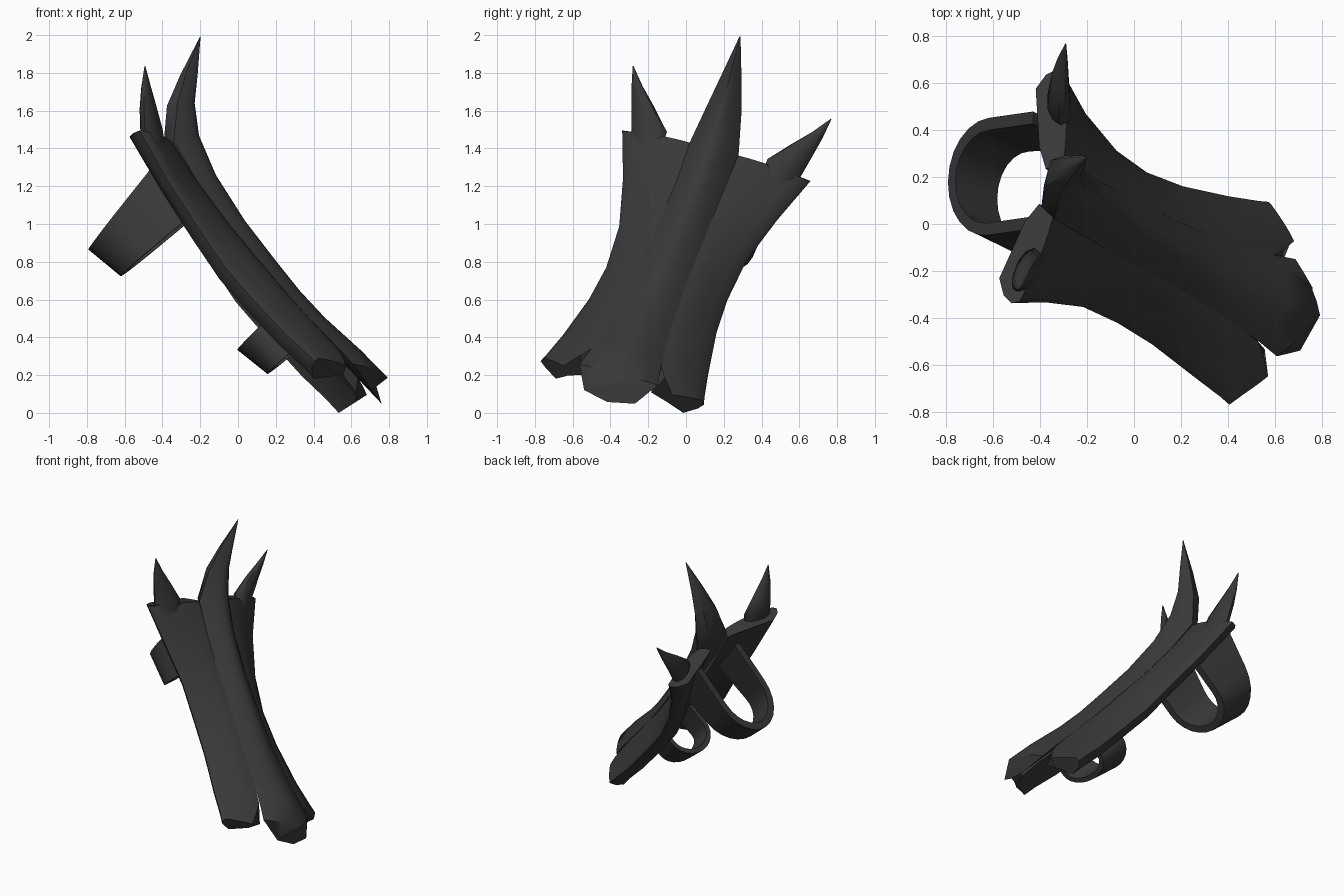
import bpy, bmesh, math
from mathutils import Vector

cube = bpy.data.objects.get("Cube")
if cube:
    bpy.data.objects.remove(cube)

# Guard frame: across the arm, along the arm, outward from the arm
ACROSS = Vector((.183, .951, -.255)).normalized()
ALONG = Vector((-.612, .313, .728)).normalized()
OUT = Vector((.768, .022, .636)).normalized()
CENTRE = -.285

mat = bpy.data.materials.new("charcoal black")
mat.use_nodes = True
color = (.04, .04, .04, 1)
mat.diffuse_color = color
bsdf = next(n for n in mat.node_tree.nodes if n.type == "BSDF_PRINCIPLED")
bsdf.inputs["Base Color"].default_value = color
bsdf.inputs["Roughness"].default_value = .6


def place(l, a, n):
    return ACROSS * (l + CENTRE) + ALONG * a + OUT * n


def loft(name, rings, angle=50):
    """Skin closed rings of (across, along, out) points and cap both ends."""
    bm = bmesh.new()
    rows = [[bm.verts.new(place(*p)) for p in ring] for ring in rings]
    for r0, r1 in zip(rows, rows[1:]):
        for i in range(len(r0)):
            j = (i + 1) % len(r0)
            bm.faces.new((r0[i], r0[j], r1[j], r1[i]))
    bm.faces.new(rows[0])
    bm.faces.new(rows[-1])
    bmesh.ops.recalc_face_normals(bm, faces=bm.faces)
    mesh = bpy.data.meshes.new(name)
    bm.to_mesh(mesh)
    bm.free()
    mesh.materials.append(mat)
    ob = bpy.data.objects.new(name, mesh)
    bpy.context.collection.objects.link(ob)
    bpy.ops.object.select_all(action="DESELECT")
    ob.select_set(True)
    bpy.context.view_layer.objects.active = ob
    bpy.ops.object.shade_smooth_by_angle(angle=math.radians(angle))
    return ob


# Centre plate running into its curved spike
# along, half width, seam, ridge, back, ridge shift, back shift
centre = [
    (-.37, .218, .615, .715, .605, -.11, -.19),
    (-.25, .195, .612, .70, .59, -.02, -.02),
    (.0, .16, .597, .665, .565, 0, 0),
    (.20, .145, .59, .655, .555, 0, 0),
    (.42, .135, .59, .66, .555, 0, 0),
    (.70, .13, .592, .671, .56, 0, 0),
    (1.0, .128, .61, .709, .565, 0, 0),
    (1.25, .135, .65, .775, .60, -.02, .05),
    (1.42, .092, .80, .868, .745, -.035, .04),
    (1.53, .052, .94, .98, .905, -.03, .02),
    (1.65, .003, 1.117, 1.119, 1.114, 0, 0),
]
rings = []
for a, w, seam, ridge, back, top_shift, back_shift in centre:
    ring = []
    for i in range(9):
        t = i / 4 - 1
        k = 1 - abs(t) ** 1.7
        ring.append((w * t, a + top_shift * (1 - abs(t)), seam + (ridge - seam) * k))
    for t in (.65, 0, -.65):
        ring.append((w * t, a + back_shift * (1 - .3 * abs(t)), back))
    rings.append(ring)
loft("centre_plate", rings)

# Side plates: along, inner edge, outer edge, seam height, outer height
side = [
    (-.36, .235, .455, .60, .49),
    (-.24, .195, .44, .607, .485),
    (-.07, .165, .405, .60, .465),
    (.22, .138, .355, .588, .452),
    (.46, .128, .338, .588, .448),
    (.73, .125, .355, .592, .475),
    (1.02, .123, .43, .61, .511),
    (1.25, .128, .525, .64, .564),
]


def side_rings(s):
    out = []
    for k, (a, w, e, seam, edge) in enumerate(side):
        first, last = k == 0, k == len(side) - 1
        ring = []
        for i in range(7):
            t = i / 6
            slant = .02 * t if last else 0
            if first:
                slant = .13 * max(0, t - .33) - .02 + .25 * max(0, .33 - t)
            ring.append((s * (w + (e - .015 - w) * t), a + slant,
                         seam + (edge - seam) * t ** 1.2 + .01 * math.sin(math.pi * t)))
        # Rounded rim, sloping inward to the underside
        under = .07 if last else -.02 if first else 0
        ring.append((s * e, a + slant + under * .3, edge - .025))
        ring.append((s * (e - .03), a + slant + under * .6, edge - .06))
        ring.append((s * (e - .10), a + slant * .6 + under, edge - .085))
        ring.append((s * (w + .04), a + under, seam - .09))
        ring.append((s * (w - .05), a + under / 2, seam - .06))
        out.append(ring)
    return out


# Side spikes: centre across, along, out, half width, half thickness
spike = [
    (.36, 1.20, .555, .08, .03),
    (.375, 1.29, .585, .095, .05),
    (.445, 1.39, .655, .06, .038),
    (.503, 1.465, .715, .03, .022),
    (.552, 1.54, .78, .002, .002),
]


def spike_rings(s):
    out = []
    for l, a, n, rl, rn in spike:
        ring = []
        for i in range(10):
            u = math.tau * i / 10
            c, v = math.cos(u), math.sin(u)
            ring.append((s * (l + rl * c), a - rl * .1 * c - rn * .4 * v,
                         n + rn * v - rl * .3 * c))
        out.append(ring)
    return out


for label, s in (("front", -1), ("back", 1)):
    loft(label + "_side_plate", side_rings(s))
    loft(label + "_side_spike", spike_rings(s))


# Straps: slanted U-shaped bands, wider where they meet the guard
def strap(name, mid, half, low, high, flare, bend, depth, thick):
    def edge(h, d, a, spread):
        pts = [(h, .51)]
        for i in range(13):
            u = math.pi * i / 12
            pts.append((h * math.cos(u), bend - d * math.sin(u)))
        pts.append((-h, .51))
        return [(mid + l, a + .29 * l + spread * (n - bend + depth), n) for l, n in pts]

    rise = .04
    loft(name, list(zip(edge(half, depth - rise, low, 0),
                        edge(half, depth, high, flare),
                        edge(half - thick, depth - thick, high, flare),
                        edge(half - thick, depth - rise - thick, low, 0))))


strap("upper_strap", .075, .24, .93, 1.16, .22, .21, .27, .05)
strap("lower_strap", 0, .195, -.035, .175, .08, .36, .16, .035)

# Stand the guard on the floor, centred
parts = [o for o in bpy.context.collection.objects
         if o.type == "MESH" and mat.name in o.data.materials]
points = [v.co for o in parts for v in o.data.vertices]
lo = Vector([min(p[i] for p in points) for i in range(3)])
hi = Vector([max(p[i] for p in points) for i in range(3)])
base = Vector(((lo.x + hi.x) / 2, (lo.y + hi.y) / 2, lo.z))
for o in parts:
    for v in o.data.vertices:
        v.co -= base
